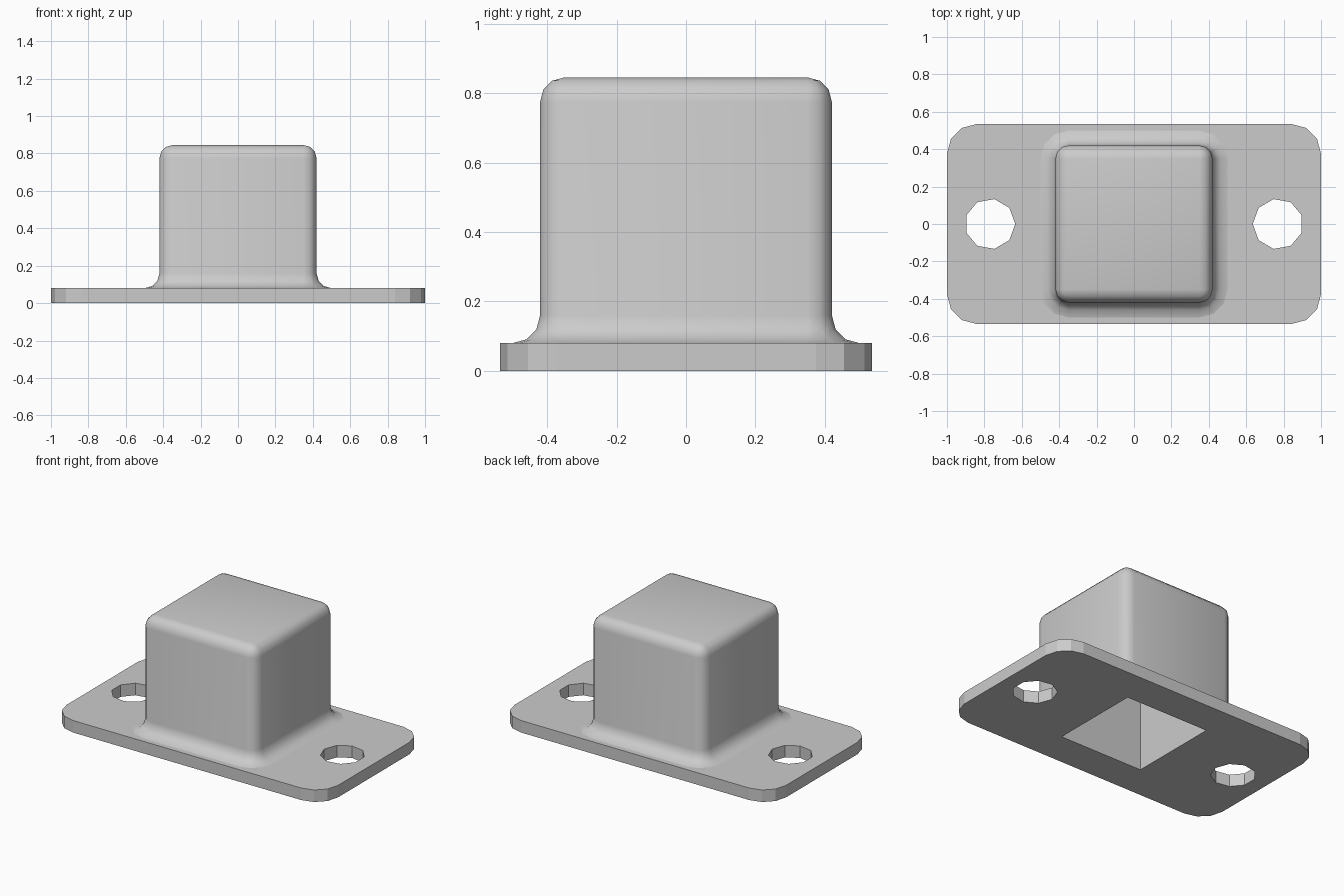
import bpy, bmesh
from math import cos, sin, pi, radians

cube = bpy.data.objects.get("Cube")
if cube:
    bpy.data.objects.remove(cube)

grey = bpy.data.materials.new("light_grey")
grey.use_nodes = True
grey.diffuse_color = (0.6, 0.6, 0.6, 1)
grey.node_tree.nodes["Principled BSDF"].inputs["Base Color"].default_value = (0.6, 0.6, 0.6, 1)

PLATE_TOP = 0.08
POST_TOP = 0.845
POST_HALF = 0.42
ROUND = 0.07       # radius of the post's edges
FILLET = 0.08      # radius where post meets plate
CAVITY_HALF = 0.305
STEPS = 3          # segments in each rounded corner


def ring(bm, points, z):
    return [bm.verts.new((x, y, z)) for x, y in points]


def rounded_rect(hx, hy, r):
    points = []
    for k, (sx, sy) in enumerate([(1, 1), (-1, 1), (-1, -1), (1, -1)]):
        for i in range(STEPS + 1):
            a = (k + i / STEPS) * pi / 2
            points.append((sx * (hx - r) + r * cos(a), sy * (hy - r) + r * sin(a)))
    return points


def square(h):
    return [(h, h), (-h, h), (-h, -h), (h, -h)]


def nonagon(side):
    return [(side * (0.77 - 0.135 * cos(2 * pi * i / 9)), 0.135 * sin(2 * pi * i / 9))
            for i in range(9)]


def loft(bm, a, b):
    n = len(a)
    for i in range(n):
        j = (i + 1) % n
        bm.faces.new((a[i], a[j], b[j], b[i]))


def fill_between(bm, loops, up):
    """Fill a flat region bounded by an outline and its holes."""
    edges = []
    for loop in loops:
        for i, v in enumerate(loop):
            w = loop[(i + 1) % len(loop)]
            edges.append(bm.edges.get((v, w)) or bm.edges.new((v, w)))
    made = bmesh.ops.triangle_fill(bm, edges=edges, use_beauty=True)
    for f in made["geom"]:
        if isinstance(f, bmesh.types.BMFace):
            f.normal_update()
            if f.normal.z * up < 0:
                f.normal_flip()


def finish(bm, name):
    mesh = bpy.data.meshes.new(name)
    bm.to_mesh(mesh)
    bm.free()
    mesh.materials.append(grey)
    obj = bpy.data.objects.new(name, mesh)
    bpy.context.collection.objects.link(obj)
    return obj


def post_outline(grow):
    h = POST_HALF + grow
    return rounded_rect(h, h, ROUND + grow)


# Base plate with two bolt holes and the socket opening
bm = bmesh.new()
outline = rounded_rect(1.0, 0.535, 0.16)
low, high = [ring(bm, outline, 0)], [ring(bm, outline, PLATE_TOP)]
loft(bm, low[0], high[0])
for side in (-1, 1):
    points = nonagon(side)
    low.append(ring(bm, points, 0))
    high.append(ring(bm, points, PLATE_TOP))
    if side < 0:
        loft(bm, low[-1], high[-1])
    else:
        loft(bm, high[-1], low[-1])
low.append(ring(bm, square(CAVITY_HALF), 0))
high.append(ring(bm, post_outline(FILLET), PLATE_TOP))
fill_between(bm, low, -1)
fill_between(bm, high, 1)
# make the bolt hole walls face the hole axes
for f in bm.faces:
    c = f.calc_center_median()
    f.normal_update()
    if abs(f.normal.z) < 0.5 and abs(c.y) < 0.2 and abs(c.x) < 0.95:
        axis_x = 0.77 if c.x > 0 else -0.77
        if f.normal.x * (axis_x - c.x) - f.normal.y * c.y < 0:
            f.normal_flip()
finish(bm, "base_plate")

# Post: fillet, straight walls and rounded top
bm = bmesh.new()
quarter = [i / STEPS * pi / 2 for i in range(STEPS + 1)]
profile = [(FILLET * (1 - sin(a)), PLATE_TOP + FILLET * (1 - cos(a))) for a in quarter]
profile += [(-ROUND * (1 - cos(a)), POST_TOP - ROUND * (1 - sin(a))) for a in quarter]
rings = [ring(bm, post_outline(grow), z) for grow, z in profile]
for a, b in zip(rings, rings[1:]):
    loft(bm, a, b)
bm.faces.new(rings[-1])
bmesh.ops.remove_doubles(bm, verts=bm.verts, dist=0.0005)
post = finish(bm, "post")
bpy.ops.object.select_all(action="DESELECT")
post.select_set(True)
bpy.context.view_layer.objects.active = post
bpy.ops.object.shade_smooth_by_angle(angle=radians(40))

# Square socket running up inside the post from below
bm = bmesh.new()
mouth = ring(bm, square(CAVITY_HALF), 0)
roof = ring(bm, square(CAVITY_HALF), POST_TOP - 0.115)
loft(bm, roof, mouth)
bm.faces.new(list(reversed(roof)))
finish(bm, "socket_lining")
